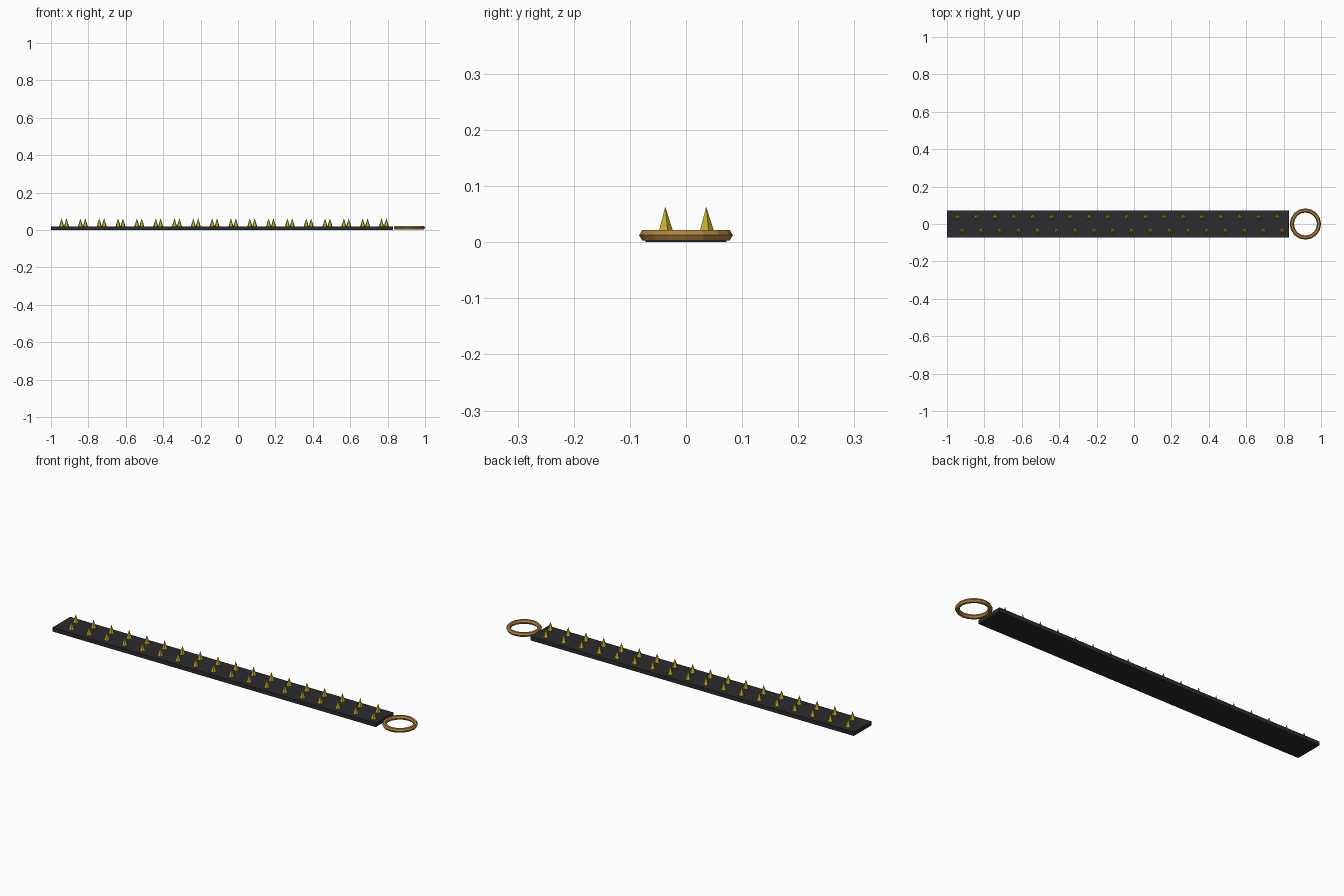
import bpy, bmesh, math
from mathutils import Matrix

if "Cube" in bpy.data.objects:
    bpy.data.objects.remove(bpy.data.objects["Cube"])


def material(name, color):
    m = bpy.data.materials.new(name)
    m.diffuse_color = (*color, 1)
    m.use_nodes = True
    m.node_tree.nodes["Principled BSDF"].inputs["Base Color"].default_value = m.diffuse_color
    return m


def add_object(name, bm, mat):
    bmesh.ops.recalc_face_normals(bm, faces=bm.faces)
    mesh = bpy.data.meshes.new(name)
    bm.to_mesh(mesh)
    bm.free()
    mesh.materials.append(mat)
    ob = bpy.data.objects.new(name, mesh)
    bpy.context.collection.objects.link(ob)
    return ob


black = material("black_strip", (0.025, 0.025, 0.028))
gold = material("gold_spike", (0.56, 0.42, 0.03))
bronze = material("bronze_ring", (0.42, 0.22, 0.05))

# Flat strip
bm = bmesh.new()
bmesh.ops.create_cube(bm, size=1, matrix=Matrix.Translation((-0.085, 0, 0.01))
                      @ Matrix.Diagonal((1.83, 0.144, 0.02, 1)))
add_object("strip", bm, black)


# Two staggered rows of five-sided spikes
def spike_row(name, x0, y, angle):
    bm = bmesh.new()
    for i in range(18):
        place = Matrix.Translation((x0 + i * 0.1006, y, 0.041))
        bmesh.ops.create_cone(bm, cap_ends=True, segments=5, radius1=0.0143,
                              radius2=0, depth=0.044,
                              matrix=place @ Matrix.Rotation(angle, 4, 'Z'))
    add_object(name, bm, gold)


spike_row("back_spikes", -0.943, 0.036, 0)
spike_row("front_spikes", -0.917, -0.037, 0)

# Pull ring with a hexagonal section, lying flat at the end of the strip
bpy.ops.mesh.primitive_torus_add(major_segments=16, minor_segments=6,
                                 major_radius=0.0725, minor_radius=0.011,
                                 location=(0.9165, 0, 0.0125))
ring = bpy.context.object
ring.name = "pull_ring"
ring.data.materials.append(bronze)
